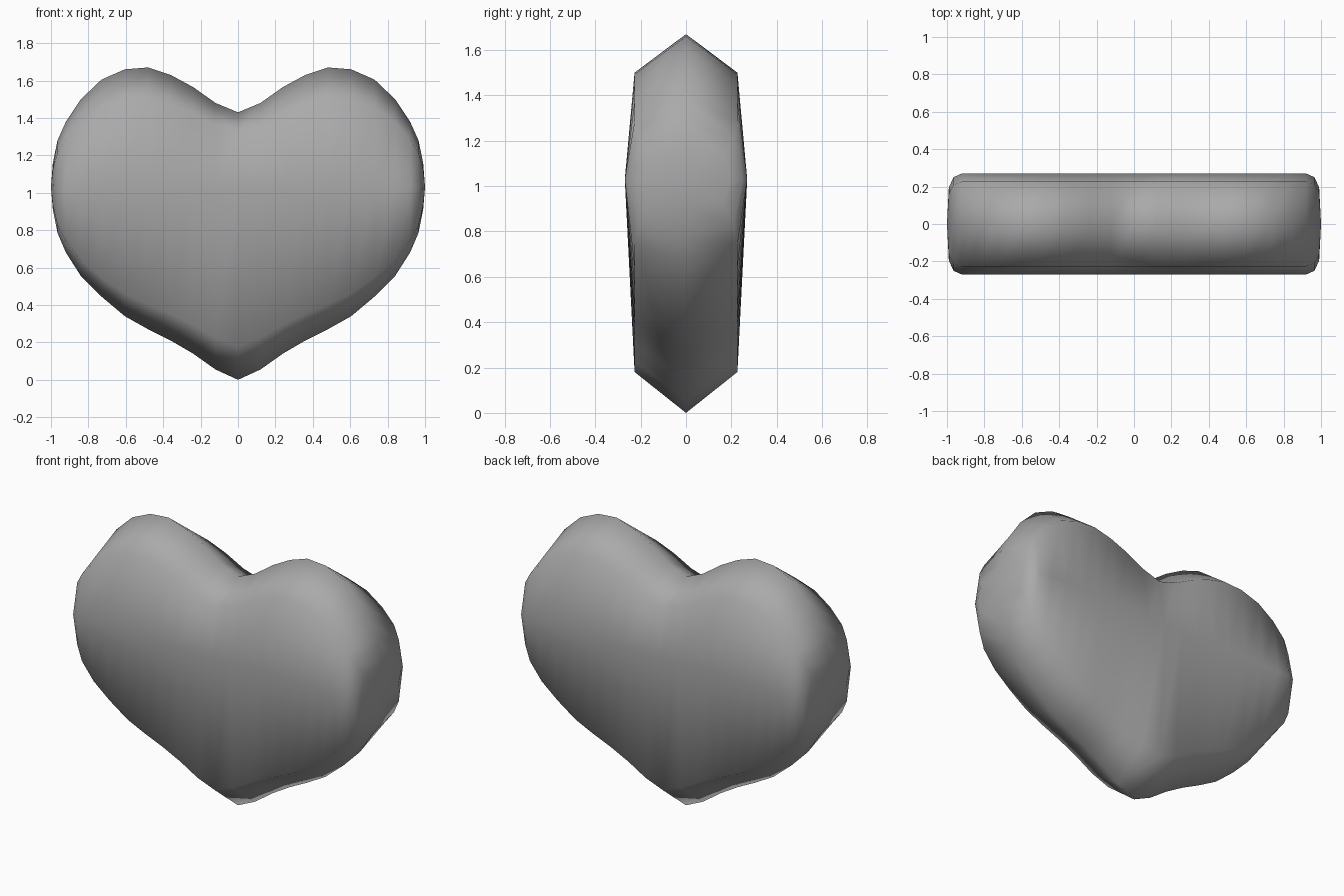
import bpy, bmesh

if "Cube" in bpy.data.objects:
    bpy.data.objects.remove(bpy.data.objects["Cube"])

# One flat grey
grey = bpy.data.materials.new("grey")
grey.diffuse_color = (0.4, 0.4, 0.4, 1)
grey.use_nodes = True
grey.node_tree.nodes["Principled BSDF"].inputs["Base Color"].default_value = grey.diffuse_color

MID = 1.03   # height of the thickest line
# Cross-section columns of the right half: x, top z, bottom z, half depth
COLS = [(0, 1.43, 0, .27), (.12, 1.48, .055, .27), (.24, 1.565, .14, .27),
        (.36, 1.63, .21, .27), (.48, 1.67, .27, .27), (.605, 1.66, .34, .27),
        (.73, 1.605, .445, .27), (.84, 1.5, .555, .27), (.92, 1.38, .68, .27),
        (.965, 1.28, .785, .25), (.99, 1.16, .91, .195)]
cols = [(-x, t, b, w) for x, t, b, w in reversed(COLS[1:])] + COLS


def ring(bm, x, top, bottom, w):
    """Eight-sided cross-section with a ridge along the outline."""
    up, down = top - MID, MID - bottom
    pts = [(0, top), (.84 * w, MID + .735 * up), (w, MID), (.84 * w, MID - .825 * down),
           (0, bottom), (-.84 * w, MID - .825 * down), (-w, MID), (-.84 * w, MID + .735 * up)]
    return [bm.verts.new((x, y, z)) for y, z in pts]


# Heart body: loft through all columns, closed by a pole at each side
bm = bmesh.new()
rings = [ring(bm, *c) for c in cols]
for a, b in zip(rings, rings[1:]):
    for i in range(8):
        j = (i + 1) % 8
        bm.faces.new((a[i], a[j], b[j], b[i]))
for r, x in ((rings[0], -1), (rings[-1], 1)):
    pole = bm.verts.new((x, 0, MID))
    for i in range(8):
        bm.faces.new((r[i], r[(i + 1) % 8], pole))
bmesh.ops.recalc_face_normals(bm, faces=bm.faces)
for f in bm.faces:
    f.smooth = True
mesh = bpy.data.meshes.new("heart")
bm.to_mesh(mesh)
bm.free()
mesh.materials.append(grey)
heart = bpy.data.objects.new("heart", mesh)
bpy.context.collection.objects.link(heart)
